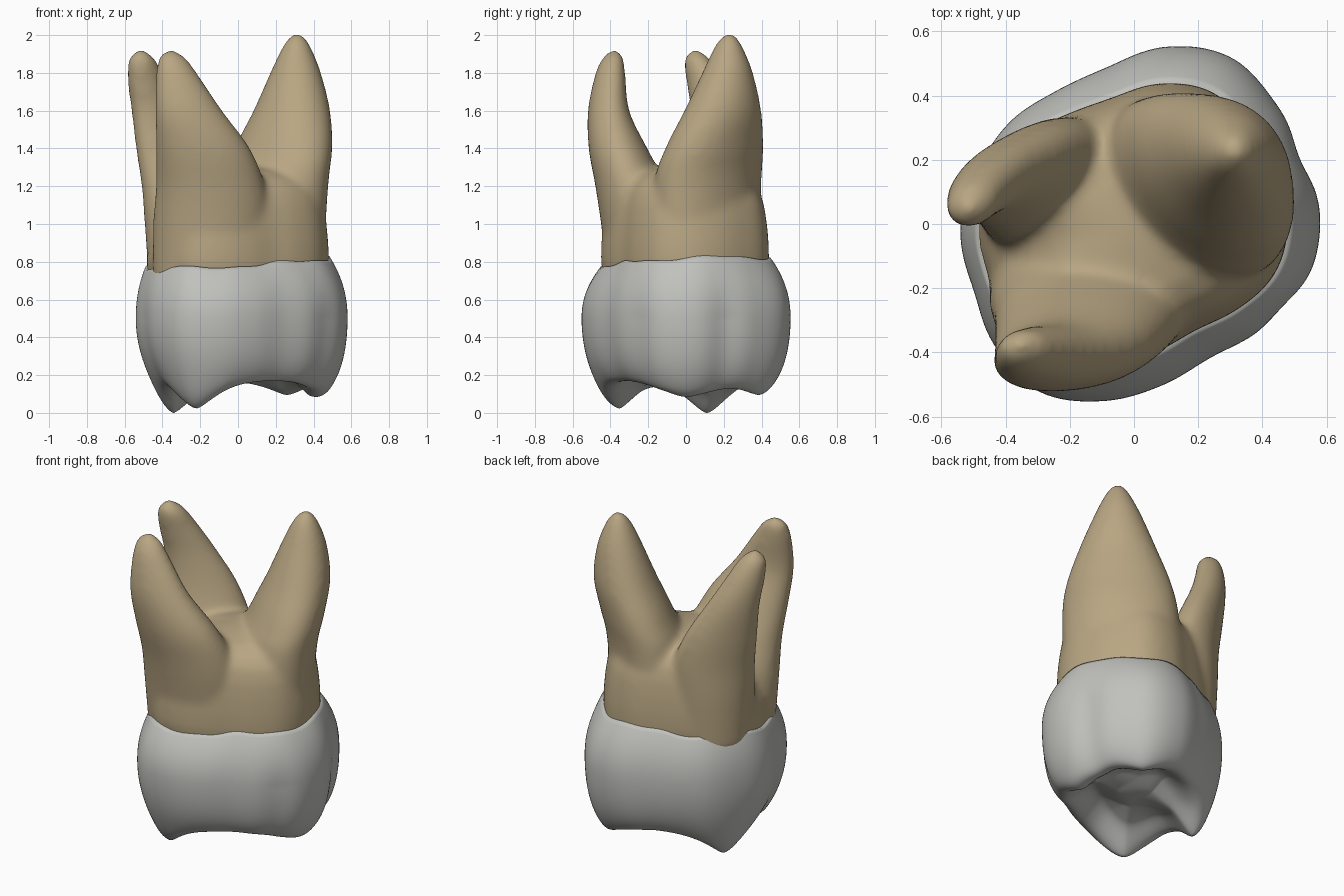
import bpy, bmesh, math
from math import sin, cos, radians, pi, exp
from mathutils import Vector

if "Cube" in bpy.data.objects:
    bpy.data.objects.remove(bpy.data.objects["Cube"])


def material(name, rgb):
    m = bpy.data.materials.new(name)
    m.diffuse_color = (*rgb, 1)
    m.use_nodes = True
    m.node_tree.nodes["Principled BSDF"].inputs["Base Color"].default_value = m.diffuse_color
    return m


def catmull(a, b, c, d, t):
    return 0.5 * (2 * b + (c - a) * t + (2 * a - 5 * b + 4 * c - d) * t * t
                  + (3 * b - a - 3 * c + d) * t ** 3)


def loft(bm, rings):
    """Closed skin through equally sized rings of points."""
    vs = [[bm.verts.new(p) for p in ring] for ring in rings]
    n = len(vs[0])
    for lo, hi in zip(vs, vs[1:]):
        for i in range(n):
            j = (i + 1) % n
            bm.faces.new((lo[i], lo[j], hi[j], hi[i]))
    bm.faces.new(vs[0][::-1])
    bm.faces.new(vs[-1])


def finish(bm, name, mat):
    bmesh.ops.recalc_face_normals(bm, faces=bm.faces)
    me = bpy.data.meshes.new(name)
    bm.to_mesh(me)
    bm.free()
    me.materials.append(mat)
    for p in me.polygons:
        p.use_smooth = True
    ob = bpy.data.objects.new(name, me)
    bpy.context.collection.objects.link(ob)
    return ob


enamel = material("enamel grey white", (0.53, 0.53, 0.505))
cementum = material("root tan", (0.48, 0.38, 0.225))

# Widest crown outline, radius every 20 degrees
OUTLINE = [.58, .575, .58, .60, .56, .495, .48, .50, .515,
           .54, .545, .575, .60, .56, .51, .48, .515, .565]


def outline(a):
    u = (a / (2 * pi) * 18) % 18
    i = int(u)
    return catmull(*[OUTLINE[(i + k) % 18] for k in (-1, 0, 1, 2)], u - i)


def neck(a):
    return 0.80 + 0.065 * cos(a) ** 2 - 0.035 * cos(a)


def neck_z(a):
    return 0.795 + 0.03 * cos(a - 0.6) + 0.008 * sin(5 * a) + 0.004 * sin(11 * a)


def bell(a, mid, width):
    d = (math.degrees(a) - mid + 180) % 360 - 180
    return exp(-(d / width) ** 2)


# Side grooves: angle, depth, width in degrees
GROOVES = [(22, .04, 9), (-28, .03, 9), (205, .015, 9)]


def groove(a):
    return sum(depth * bell(a, mid, width) for mid, depth, width in GROOVES)


# Cusps: tip, inner end of its ridge, height, width
CUSPS = [((-.34, .11), (-.03, .12), .245, .19),
         ((-.22, -.35), (-.04, -.10), .21, .19),
         ((.37, .0), (.12, -.03), .115, .17),
         ((.26, .39), (.11, .17), .085, .17)]


def chewing_z(x, y, r):
    s = min(max((r - .4) / .45, 0), 1)
    h = .30 - .155 * s * s * (3 - 2 * s)
    p = Vector((x, y))
    for tip, inner, height, width in CUSPS:
        a = Vector(tip)
        d = Vector(inner) - a
        t = min(max((p - a).dot(d) / d.dot(d), 0), 1)
        h -= height * (1 - .65 * t) * exp(-((p - a - d * t).length / width) ** 1.5)
    return h


# Crown: side wall rings, then the chewing surface inwards
SEG = 160
angles = [2 * pi * i / SEG for i in range(SEG)]
rings = [[(outline(a) * (neck(a) - .05) * cos(a), outline(a) * (neck(a) - .05) * sin(a),
           neck_z(a) - .004) for a in angles]]
for k in range(17):
    t = 1 - k / 16
    ring = []
    for a in angles:
        f = 1 - (1 - neck(a) - .01) * t ** 2.2
        f *= outline(a) * (1 - groove(a) * (1 - t) ** 1.3)
        ring.append((f * cos(a), f * sin(a), .5 + (neck_z(a) - .5) * t))
    rings.append(ring)
for k in range(1, 60):
    r = cos(k / 60 * pi / 2)
    ring = []
    for a in angles:
        f = r * outline(a) * (1 - groove(a))
        x, y = f * cos(a), f * sin(a)
        p = 6.3 + 2.3 * cos(a - .2)
        ring.append((x, y, .5 - (1 - r ** p) ** .5 * (.5 - chewing_z(x, y, r))))
    rings.append(ring)
bm = bmesh.new()
loft(bm, rings)
finish(bm, "crown", enamel)

# Roots: z, centre x, centre y, half length, half width, turn in degrees
ROOTS = [
    [(.70, .17, .11, .33, .21, -45), (1.2, .195, .115, .335, .22, -45),
     (1.4, .24, .15, .305, .205, -45), (1.6, .285, .195, .225, .18, -45),
     (1.8, .305, .22, .14, .13, -45), (1.93, .31, .225, .08, .08, -45),
     (1.99, .312, .228, .042, .042, -45), (2.015, .312, .228, .01, .01, -45)],
    [(.70, -.15, -.20, .30, .21, 0), (1.0, -.14, -.24, .31, .21, 0),
     (1.2, -.145, -.29, .29, .19, 2), (1.4, -.185, -.36, .25, .155, 4),
     (1.6, -.26, -.41, .18, .108, 8), (1.8, -.325, -.40, .11, .078, 10),
     (1.885, -.35, -.385, .07, .052, 10), (1.925, -.355, -.38, .014, .012, 10)],
    [(.70, -.26, .10, .22, .20, 35), (1.0, -.27, .12, .24, .19, 35),
     (1.2, -.30, .15, .235, .15, 35), (1.4, -.36, .16, .205, .118, 35),
     (1.6, -.43, .14, .15, .098, 35), (1.75, -.48, .10, .115, .085, 38),
     (1.87, -.508, .06, .077, .066, 40), (1.925, -.515, .05, .016, .016, 40)],
]


def root_rings(keys, steps=6, n=48):
    out = []
    last = len(keys) - 1
    for i in range(last):
        quad = [keys[min(max(i + k, 0), last)] for k in (-1, 0, 1, 2)]
        for s in range(steps + (i == last - 1)):
            z, cx, cy, rx, ry, turn = [catmull(*v, s / steps) for v in zip(*quad)]
            c, sn = cos(radians(turn)), sin(radians(turn))
            out.append([(cx + rx * cos(a) * c - ry * sin(a) * sn,
                         cy + rx * cos(a) * sn + ry * sin(a) * c, z)
                        for a in (2 * pi * j / n for j in range(n))])
    return out


bm = bmesh.new()
for keys in ROOTS:
    loft(bm, root_rings(keys))
# Shared root trunk, hollowed on the left between two roots
trunk = [(.6, .93), (.8, 1), (.9, .995), (1.0, .975), (1.1, .94),
         (1.18, .88), (1.24, .76), (1.28, .58), (1.30, .35), (1.31, .1)]
rings = []
for z, f in trunk:
    ring = []
    for a in angles:
        r = outline(a) * neck(a) * f
        r *= 1 - .3 * bell(a, 190, 25) * min(max((z - .85) / .4, 0), 1)
        ring.append((r * cos(a), r * sin(a), z))
    rings.append(ring)
loft(bm, rings)
roots = finish(bm, "roots", cementum)

# Fuse the roots into one smooth body
rem = roots.modifiers.new("fuse", 'REMESH')
rem.mode = 'VOXEL'
rem.voxel_size = 0.016
rem.use_smooth_shade = True
sm = roots.modifiers.new("soften", 'SMOOTH')
sm.factor = 0.5
sm.iterations = 24
